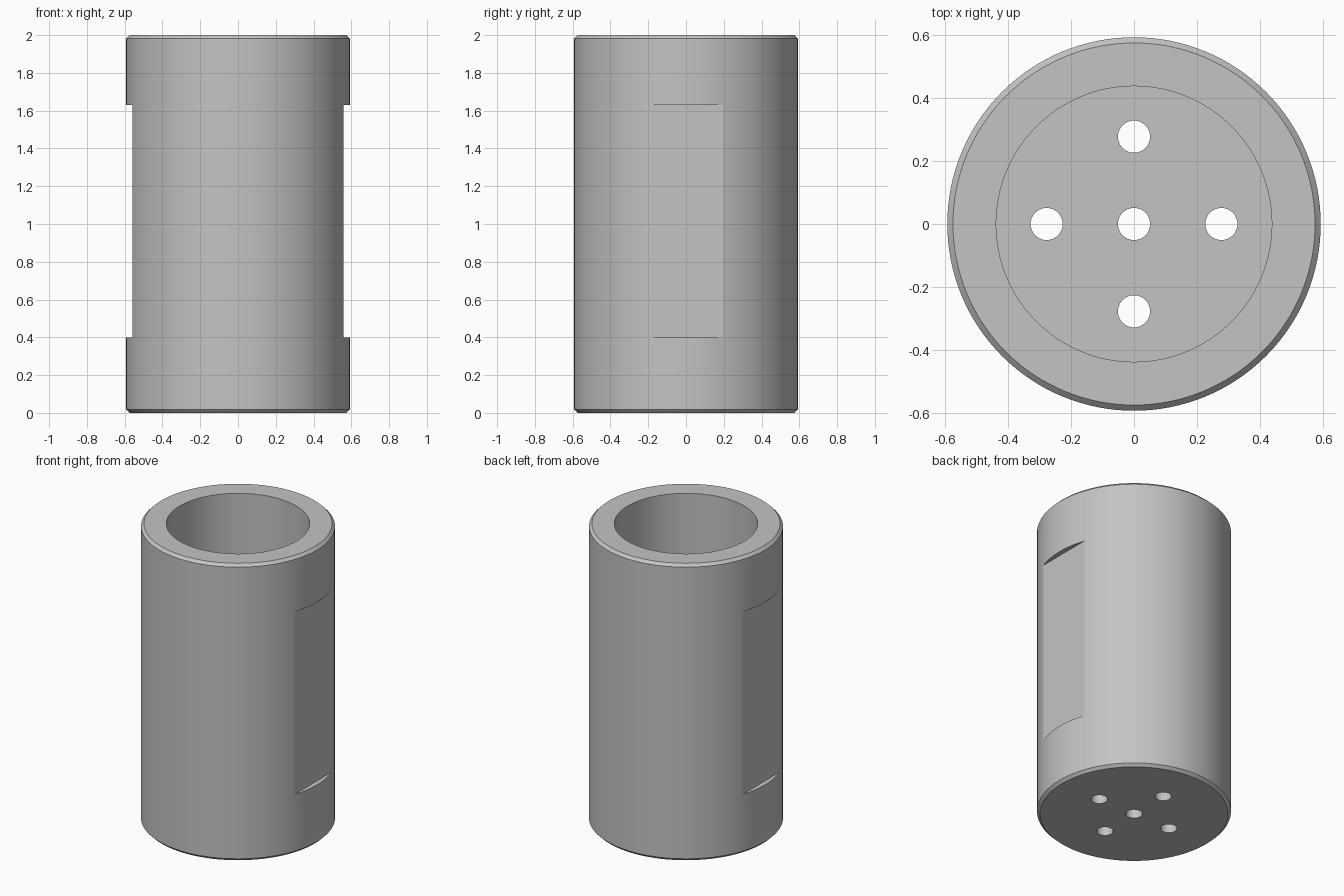
import bpy, bmesh, math
from mathutils import Matrix

if "Cube" in bpy.data.objects:
    bpy.data.objects.remove(bpy.data.objects["Cube"])

SEGS = 128
R_OUT, R_IN, HEIGHT, FLOOR, BEVEL = 0.592, 0.437, 2.0, 0.18, 0.018
FLAT_X, FLAT_Z0, FLAT_Z1 = 0.559, 0.40, 1.63
HOLE_R, HOLE_POS = 0.051, 0.277


def make_object(name, bm):
    bmesh.ops.recalc_face_normals(bm, faces=bm.faces)
    mesh = bpy.data.meshes.new(name)
    bm.to_mesh(mesh)
    bm.free()
    obj = bpy.data.objects.new(name, mesh)
    bpy.context.collection.objects.link(obj)
    return obj


def lathe(name, profile):
    bm = bmesh.new()
    verts = [bm.verts.new((r, 0, z)) for r, z in profile]
    edges = [bm.edges.new(pair) for pair in zip(verts, verts[1:])]
    bmesh.ops.spin(bm, geom=verts + edges, cent=(0, 0, 0), axis=(0, 0, 1),
                   angle=math.tau, steps=SEGS, use_duplicate=False)
    bmesh.ops.remove_doubles(bm, verts=bm.verts, dist=1e-5)
    return make_object(name, bm)


def cut(target, bm):
    cutter = make_object("cutter", bm)
    cutter.hide_render = True
    mod = target.modifiers.new("cut", 'BOOLEAN')
    mod.operation = 'DIFFERENCE'
    mod.solver = 'EXACT'
    mod.object = cutter
    bpy.ops.object.modifier_apply(modifier=mod.name)
    bpy.data.objects.remove(cutter, do_unlink=True)


# Cup body: chamfered outside, open bore, closed floor
cup = lathe("cup_body", [
    (0, 0), (R_OUT - BEVEL, 0), (R_OUT, BEVEL), (R_OUT, HEIGHT - BEVEL),
    (R_OUT - BEVEL, HEIGHT), (R_IN, HEIGHT), (R_IN, FLOOR), (0, FLOOR)])
bpy.context.view_layer.objects.active = cup
cup.select_set(True)

# Wrench flats on both sides
bm = bmesh.new()
for side in (-1, 1):
    place = Matrix.Translation((side * (FLAT_X + 0.1), 0, (FLAT_Z0 + FLAT_Z1) / 2))
    size = Matrix.Diagonal((0.2, 1.0, FLAT_Z1 - FLAT_Z0, 1))
    bmesh.ops.create_cube(bm, size=1, matrix=place @ size)
cut(cup, bm)

# Five through holes in the floor
bm = bmesh.new()
for x, y in ((0, 0), (1, 0), (-1, 0), (0, 1), (0, -1)):
    bmesh.ops.create_cone(bm, cap_ends=True, segments=48, radius1=HOLE_R,
                          radius2=HOLE_R, depth=0.6,
                          matrix=Matrix.Translation((x * HOLE_POS, y * HOLE_POS, 0.1)))
cut(cup, bm)

# Plain grey finish
grey = bpy.data.materials.new("grey metal")
grey.diffuse_color = (0.55, 0.55, 0.55, 1)
grey.use_nodes = True
grey.node_tree.nodes["Principled BSDF"].inputs["Base Color"].default_value = grey.diffuse_color
cup.data.materials.clear()
cup.data.materials.append(grey)
bpy.ops.object.shade_smooth_by_angle(angle=math.radians(15))
